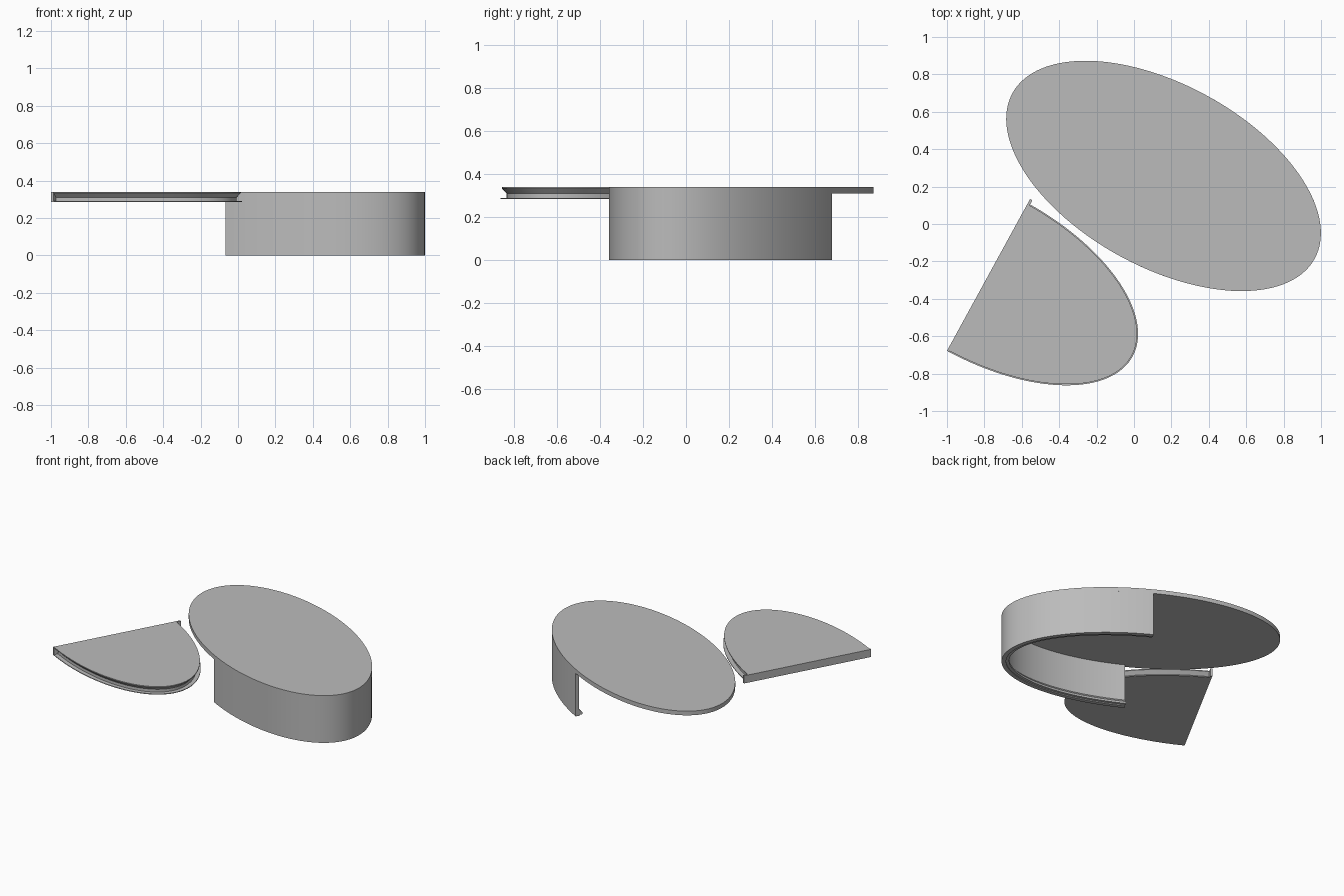
import bpy, bmesh
from math import sin, cos, acos, pi, radians

cube = bpy.data.objects.get("Cube")
if cube:
    bpy.data.objects.remove(cube)

TILT = radians(-28.7)
SEGS = 96

grey = bpy.data.materials.new("plain_grey")
grey.use_nodes = True
colour = (0.5, 0.5, 0.5, 1)
grey.diffuse_color = colour
grey.node_tree.nodes["Principled BSDF"].inputs["Base Color"].default_value = colour


def skin(name, rows, place):
    """Bridge matching closed loops of points and cap both ends."""
    bm = bmesh.new()
    loops = [[bm.verts.new(p) for p in row] for row in rows]
    n = len(loops[0])
    for low, high in zip(loops, loops[1:]):
        for i in range(n):
            j = (i + 1) % n
            bm.faces.new((low[i], low[j], high[j], high[i]))
    bm.faces.new(loops[0])
    bm.faces.new(loops[-1])
    bmesh.ops.recalc_face_normals(bm, faces=bm.faces)
    mesh = bpy.data.meshes.new(name)
    bm.to_mesh(mesh)
    bm.free()
    mesh.materials.append(grey)
    obj = bpy.data.objects.new(name, mesh)
    bpy.context.collection.objects.link(obj)
    obj.location = (*place, 0)
    obj.rotation_euler.z = TILT
    bpy.ops.object.select_all(action='DESELECT')
    obj.select_set(True)
    bpy.context.view_layer.objects.active = obj
    bpy.ops.object.shade_smooth_by_angle(angle=radians(25))
    return obj


def half_ellipse(a, b, z, cut):
    """Arc of an ellipse on the far side of a straight cut."""
    end = acos(cut / a)
    return [(a * cos(t), b * sin(t), z)
            for t in (end * (2 * i / SEGS - 1) for i in range(SEGS + 1))]


# Oval plate closing the box
A, B = 0.921, 0.488
BOX = (0.158, 0.257)
oval = [(A * cos(t), B * sin(t))
        for t in (2 * pi * i / (2 * SEGS) for i in range(2 * SEGS))]
skin("oval_plate", [[(x, y, z) for x, y in oval] for z in (0.31, 0.34)], BOX)

# Half wall with an inner lip and groove along its open rim
profile = [(0, 0), (0, 0.312), (0.025, 0.312), (0.025, 0.045),
           (0.05, 0.02), (0.05, 0.006), (0.03, 0.006), (0.03, 0)]
arcs = [half_ellipse(A - d, B - d, z, 0.012) for d, z in profile]
skin("half_wall", list(zip(*arcs)), BOX)

# Sliding lid: thin flange, narrow waist, flared top
LID = (-0.79, -0.28)
EDGE = 0.007
steps = [(0, 0.285), (0, 0.29), (0.03, 0.29), (0.03, 0.31),
         (0.006, 0.334), (0.006, 0.34)]
skin("sliding_lid",
     [half_ellipse(0.892 - d, 0.45 - d, z, EDGE) for d, z in steps], LID)

# Straight end bar of the lid
ends = [(EDGE, -0.449), (EDGE + 0.014, -0.449),
        (EDGE + 0.014, 0.475), (EDGE, 0.475)]
skin("lid_end_bar", [[(x, y, z) for x, y in ends] for z in (0.285, 0.34)], LID)
